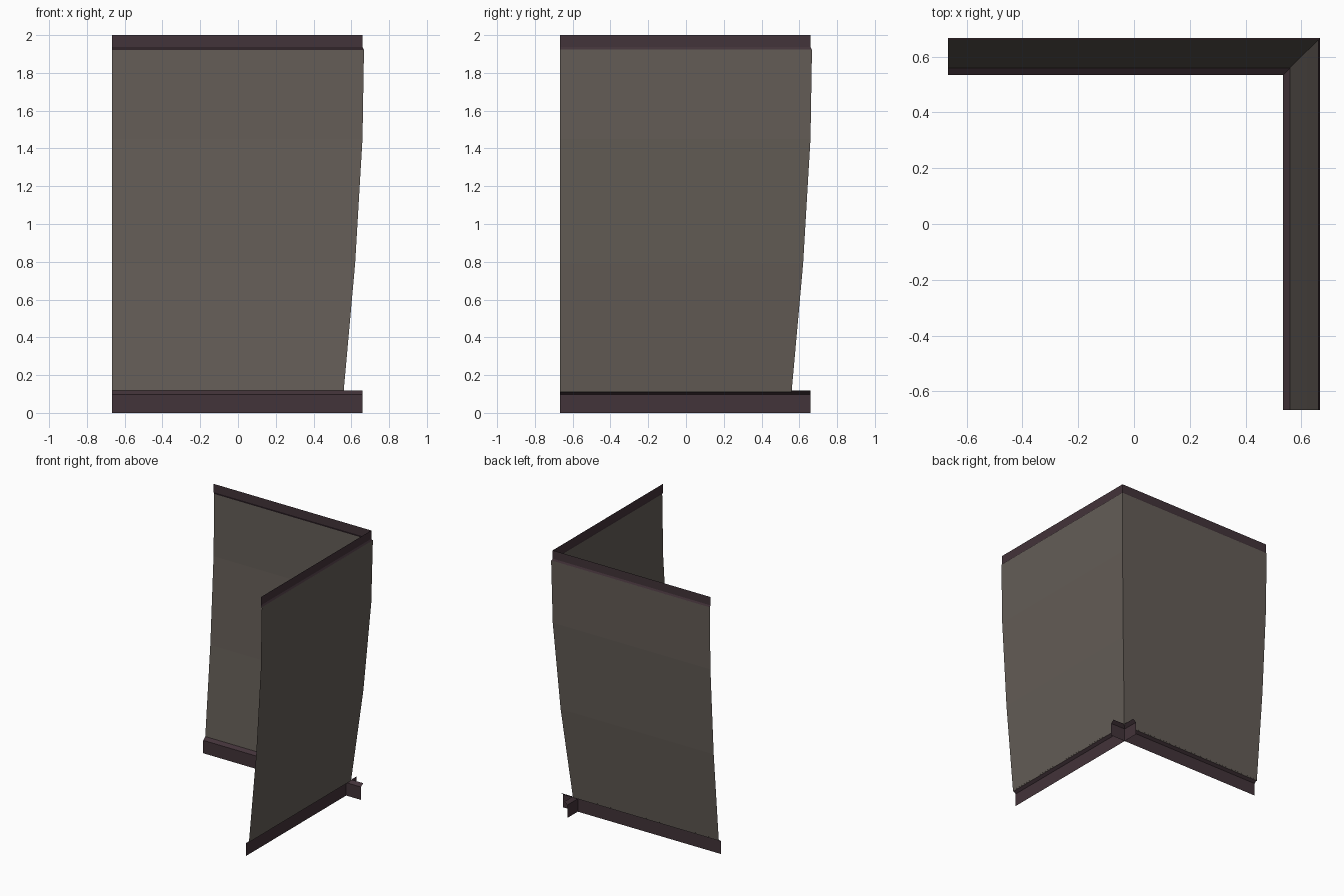
import bpy, bmesh

if "Cube" in bpy.data.objects:
    bpy.data.objects.remove(bpy.data.objects["Cube"])

E = 0.667  # open ends of both walls


def material(name, rgb):
    m = bpy.data.materials.new(name)
    m.diffuse_color = (*rgb, 1)
    m.use_nodes = True
    m.node_tree.nodes["Principled BSDF"].inputs["Base Color"].default_value = m.diffuse_color
    return m


wall_mat = material("taupe wall", (0.127, 0.109, 0.094))
trim_mat = material("dark plum trim", (0.055, 0.033, 0.041))


def sheet(name, profile, paths, mat):
    """Sweep an (offset, height) profile; each path maps an offset to ground points."""
    bm = bmesh.new()
    for path in paths:
        rows = [[bm.verts.new((x, y, z)) for x, y in path(o)] for o, z in profile]
        for a, b in zip(rows, rows[1:]):
            for i in range(len(a) - 1):
                bm.faces.new((a[i], a[i + 1], b[i + 1], b[i]))
    me = bpy.data.meshes.new(name)
    bm.to_mesh(me)
    bm.free()
    me.materials.append(mat)
    ob = bpy.data.objects.new(name, me)
    bpy.context.collection.objects.link(ob)
    return ob


# paths: mitred corner, or two straight runs that cross at the corner
def corner(o):
    return [(-E, o), (o, o), (o, -E)]


def back_run(o):
    return [(-E, o), (0.66, o)]


def side_run(o):
    return [(o, 0.66), (o, -E)]


# bowed wall panels, leaning outward towards the top
sheet("curved_wall",
      [(0.559, 0.11), (0.62, 0.79), (0.659, 1.45), (0.667, 1.925)],
      [corner], wall_mat)

# top rail with a small sloped lip
sheet("top_rail", [(0.667, 1.92), (0.659, 1.937), (0.659, 2.0)],
      [corner], trim_mat)

# baseboards with a sloped top, running past each other at the corner
sheet("baseboard", [(0.535, 0.0), (0.535, 0.098), (0.56, 0.118)],
      [back_run, side_run], trim_mat)
